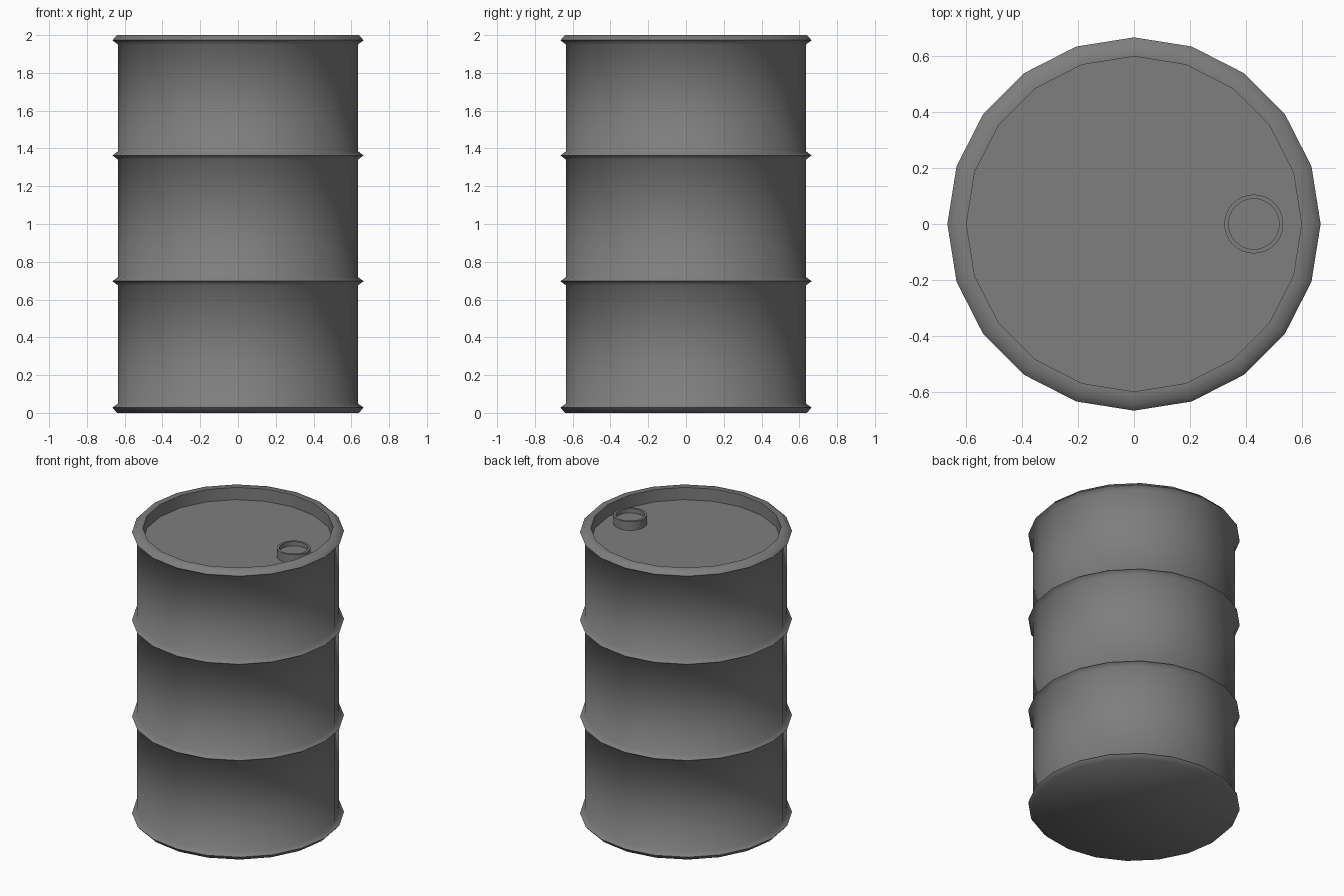
import bpy
import bmesh
from math import cos, sin, tau, radians

default = bpy.data.objects.get("Cube")
if default:
    bpy.data.objects.remove(default, do_unlink=True)

steel = bpy.data.materials.new("grey_steel")
steel.use_nodes = True
colour = (0.21, 0.21, 0.21, 1)
steel.diffuse_color = colour
steel.node_tree.nodes["Principled BSDF"].inputs["Base Color"].default_value = colour


def lathe(name, profile, sides, centre=(0, 0, 0), cap_start=True):
    """Turn a (radius, height) profile around z and cap its ends."""
    bm = bmesh.new()
    rings = [[bm.verts.new((r * cos(tau * i / sides), r * sin(tau * i / sides), z))
              for i in range(sides)] for r, z in profile]
    for low, high in zip(rings, rings[1:]):
        for i in range(sides):
            j = (i + 1) % sides
            bm.faces.new((low[i], low[j], high[j], high[i]))
    if cap_start:
        bm.faces.new(rings[0][::-1])
    bm.faces.new(rings[-1])
    mesh = bpy.data.meshes.new(name)
    bm.to_mesh(mesh)
    bm.free()
    mesh.materials.append(steel)
    obj = bpy.data.objects.new(name, mesh)
    obj.location = centre
    bpy.context.collection.objects.link(obj)
    bpy.ops.object.select_all(action="DESELECT")
    obj.select_set(True)
    bpy.context.view_layer.objects.active = obj
    bpy.ops.object.shade_smooth_by_angle(angle=radians(62))
    return obj


WALL, RIDGE, INNER = 0.635, 0.665, 0.597
LID = 1.915

# Drum shell: bottom flare, two rolling hoops, rim and sunken lid
profile = [(0.64, 0), (RIDGE, 0.028), (WALL, 0.05)]
for z in (0.697, 1.363):
    profile += [(WALL, z - 0.022), (RIDGE, z), (WALL, z + 0.022)]
profile += [(WALL, 1.95), (RIDGE, 1.973), (0.64, 2), (INNER, 2), (INNER, LID)]
lathe("drum_body", profile, 20)

# Filler bung: short raised ring with a shallow recess
lathe("filler_bung",
      [(0.105, 0), (0.105, 0.06), (0.09, 0.06), (0.09, 0.03)],
      32, centre=(0.427, 0, LID), cap_start=False)
